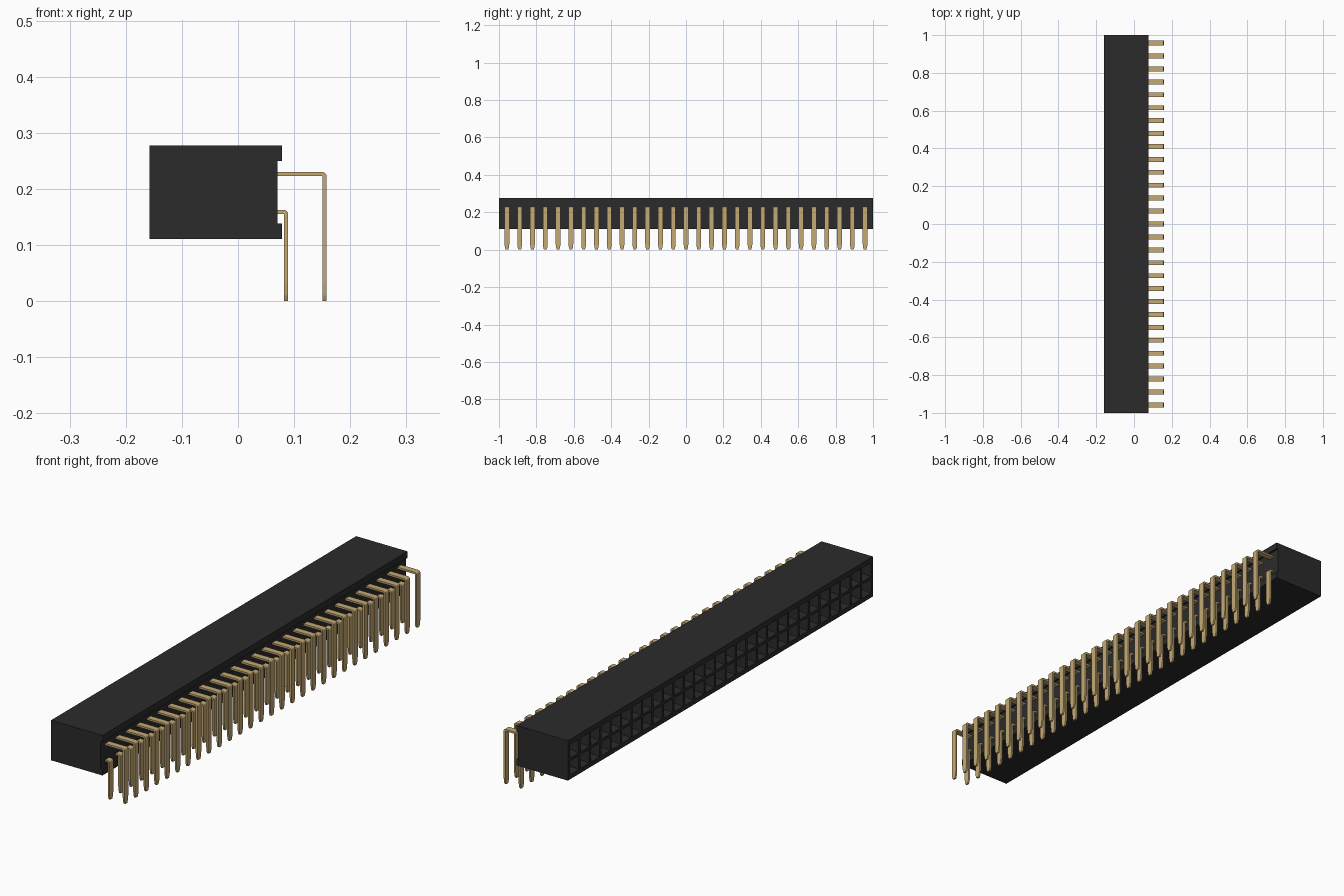
import bpy, bmesh, math
from mathutils import Vector

cube = bpy.data.objects.get("Cube")
if cube:
    bpy.data.objects.remove(cube, do_unlink=True)

COLUMNS, PITCH = 29, 0.0684
FRONT_X, BACK_X, LIP_X = -0.158, 0.07, 0.078
BOTTOM, TOP = 0.111, 0.277
ROWS = (0.159, 0.2265)


def material(name, rgb):
    m = bpy.data.materials.new(name)
    m.use_nodes = True
    m.diffuse_color = (*rgb, 1)
    m.node_tree.nodes["Principled BSDF"].inputs["Base Color"].default_value = (*rgb, 1)
    return m


BLACK = material("black plastic", (0.024, 0.024, 0.024))
GOLD = material("gold metal", (0.56, 0.40, 0.175))


def make_object(name, bm, mat):
    bmesh.ops.recalc_face_normals(bm, faces=bm.faces)
    mesh = bpy.data.meshes.new(name)
    bm.to_mesh(mesh)
    bm.free()
    mesh.materials.append(mat)
    obj = bpy.data.objects.new(name, mesh)
    bpy.context.collection.objects.link(obj)
    return obj


# Housing: a gridded mating face, with each cell inset into a funnelled socket
half = COLUMNS * PITCH / 2
ys = [-1] + [-half + i * PITCH for i in range(COLUMNS + 1)] + [1]
mid = sum(ROWS) / 2
zs = [BOTTOM, mid - PITCH, mid, mid + PITCH, TOP]
bm = bmesh.new()
grid = [[bm.verts.new((FRONT_X, y, z)) for z in zs] for y in ys]
cells = []
for i in range(len(ys) - 1):
    for j in range(len(zs) - 1):
        f = bm.faces.new((grid[i][j], grid[i][j + 1], grid[i + 1][j + 1], grid[i + 1][j]))
        if 0 < i < len(ys) - 2 and j in (1, 2):
            cells.append(f)
bm.normal_update()
rim = [e for e in bm.edges if e.is_boundary]
walls = bmesh.ops.extrude_edge_only(bm, edges=rim)["geom"]
back_verts = [v for v in walls if isinstance(v, bmesh.types.BMVert)]
bmesh.ops.translate(bm, verts=back_verts, vec=(BACK_X - FRONT_X, 0, 0))
bmesh.ops.holes_fill(bm, edges=[e for e in bm.edges if e.is_boundary], sides=0)
# rim, funnel, then straight tube
for thickness, depth in ((0.008, 0), (0.010, 0.014), (0.0005, 0.12)):
    bm.normal_update()
    bmesh.ops.inset_individual(bm, faces=cells, thickness=thickness)
    bmesh.ops.translate(bm, verts=list({v for f in cells for v in f.verts}), vec=(depth, 0, 0))
make_object("housing", bm, BLACK)

# Lips along the rear edges of the housing
for name, z0, z1 in (("lower_rear_lip", BOTTOM, 0.138), ("upper_rear_lip", 0.25, TOP)):
    bm = bmesh.new()
    bmesh.ops.create_cube(bm, size=1)
    for v in bm.verts:
        v.co = (BACK_X if v.co.x < 0 else LIP_X, 2 * v.co.y, z0 if v.co.z < 0 else z1)
    make_object(name, bm, BLACK)


# Flat right-angle pins: a bent strip with a tapered tip, repeated per column
def pin_row(name, x, z, t=0.0038, w=0.0128, bend=0.0045):
    path = [((0.06, z), (0, 1), w)]
    for k in range(5):
        a = math.radians(90 - 22.5 * k)
        n = (math.cos(a), math.sin(a))
        path.append(((x - bend + bend * n[0], z - bend + bend * n[1]), n, w))
    for tip_z, tip_w in ((0.03, w), (0.01, w * 0.8), (0, w * 0.5)):
        path.append(((x, tip_z), (1, 0), tip_w))
    bm = bmesh.new()
    for i in range(COLUMNS):
        y = (i - (COLUMNS - 1) / 2) * PITCH
        rings = []
        for (px, pz), (nx, nz), hw in path:
            rings.append([bm.verts.new((px + s * t * nx, y + q * hw, pz + s * t * nz))
                          for s, q in ((1, -1), (1, 1), (-1, 1), (-1, -1))])
        for a, b in zip(rings, rings[1:]):
            for k in range(4):
                bm.faces.new((a[k], a[(k + 1) % 4], b[(k + 1) % 4], b[k]))
        bm.faces.new(rings[0])
        bm.faces.new(rings[-1])
    return make_object(name, bm, GOLD)


pin_row("short_pins", 0.0855, ROWS[0])
pin_row("long_pins", 0.154, ROWS[1])
